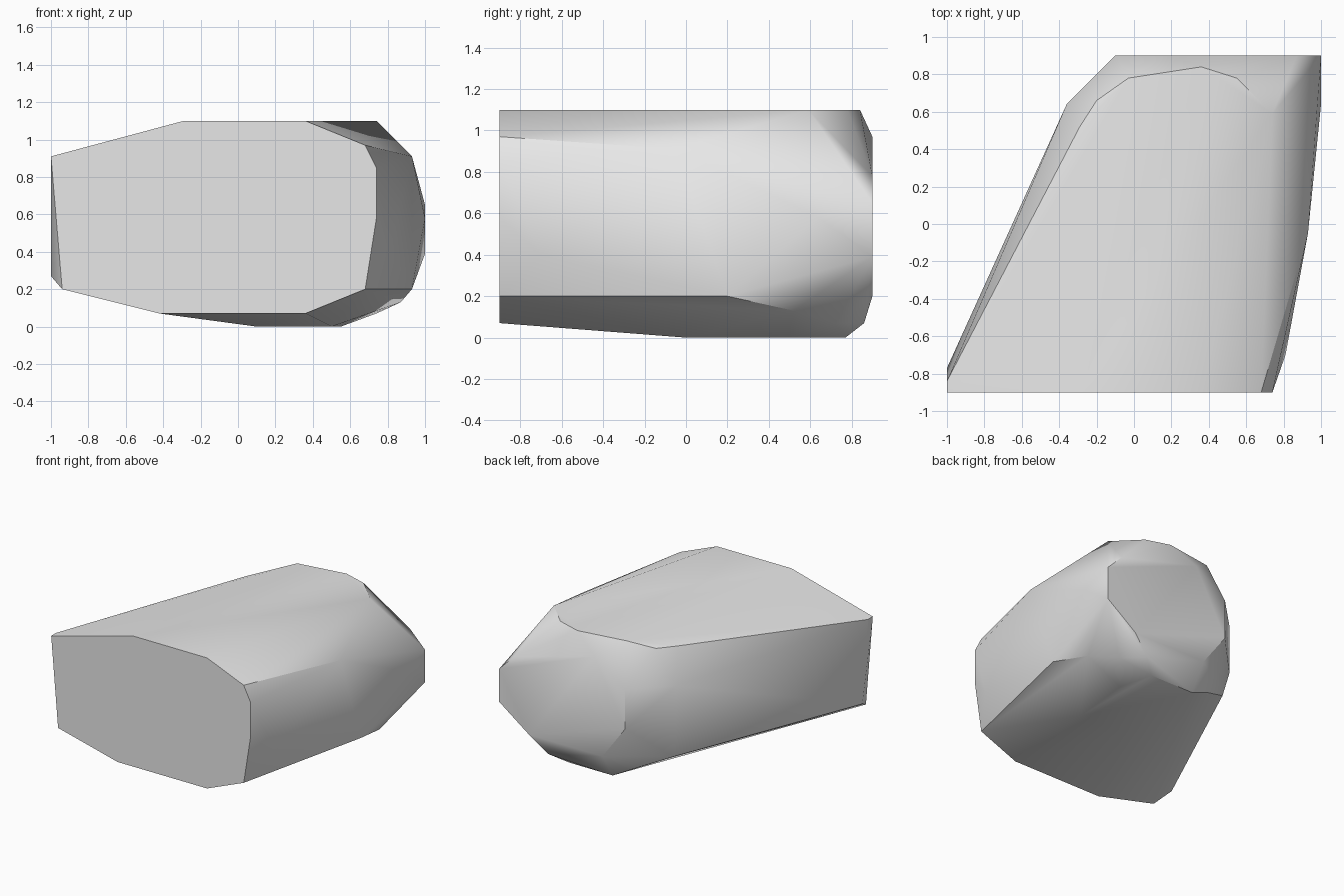
import bpy
import bmesh
import math

# Remove the default object
cube = bpy.data.objects.get("Cube")
if cube:
    bpy.data.objects.remove(cube, do_unlink=True)


def make_material(name, value):
    """One plain grey material."""
    colour = (value, value, value, 1)
    material = bpy.data.materials.new(name)
    material.use_nodes = True
    material.diffuse_color = colour
    shader = material.node_tree.nodes["Principled BSDF"]
    shader.inputs["Base Color"].default_value = colour
    return material


def upright_profile(y, outline):
    """Outline of x and z pairs standing at a given depth."""
    return [(x, y, z) for x, z in outline]


def level_profile(z, outline):
    """Outline of x and y pairs lying at a given height."""
    return [(x, y, z) for x, y in outline]


def hull_object(name, points, material, sharp_angle):
    """Chiselled solid stretched tightly over all the profiles."""
    bm = bmesh.new()
    for point in points:
        bm.verts.new(point)
    hull = bmesh.ops.convex_hull(bm, input=bm.verts[:])
    unused = {item for item in hull["geom_interior"] + hull["geom_unused"]
              if isinstance(item, bmesh.types.BMVert)}
    bmesh.ops.delete(bm, geom=list(unused), context="VERTS")
    bmesh.ops.dissolve_limit(bm, angle_limit=math.radians(1),
                             verts=bm.verts[:], edges=bm.edges[:])
    bmesh.ops.recalc_face_normals(bm, faces=bm.faces[:])

    mesh = bpy.data.meshes.new(name)
    bm.to_mesh(mesh)
    bm.free()
    mesh.materials.append(material)
    obj = bpy.data.objects.new(name, mesh)
    bpy.context.collection.objects.link(obj)

    # Soft facets with crisp main edges
    bpy.ops.object.select_all(action="DESELECT")
    obj.select_set(True)
    bpy.context.view_layer.objects.active = obj
    bpy.ops.object.shade_smooth_by_angle(angle=math.radians(sharp_angle))
    return obj


# Large flat front face
front_face = upright_profile(-.9, [
    (-1, .91), (-.29, 1.1), (.36, 1.1), (.68, .97), (.74, .85),
    (.74, .58), (.68, .2), (.36, .07), (-.42, .07), (-.94, .2)])

# Smaller flat back face
back_face = upright_profile(.9, [
    (1, .65), (.87, .78), (.17, .97), (-.1, .78),
    (-.1, .47), (.1, .2), (.74, .2), (1, .39)])

# Rounded rear rim of the top
top_rim = level_profile(1.1, [
    (-.03, .78), (.36, .84), (.55, .78), (.74, .59)])

# Flat resting patch underneath
base_patch = level_profile(0, [
    (.1, 0), (.1, .77), (.48, .77), (.55, .5), (.5, 0)])

# Chamfer corners along the slanted flank
slanted_flank = [
    (-1, -.84, .91), (-1, -.77, .27),
    (-.29, .52, 1.03), (-.2, .66, 1.04),
    (-.36, .64, .78), (-.36, .64, .39),
    (-.32, .61, .2), (-.1, .71, .1)]

# Chamfer corners along the bulging flank
bulging_flank = [
    (.81, -.7, .4), (.93, -.05, .91), (.93, .2, .2),
    (.87, .52, .13), (1, .64, .58),
    (.74, .72, .07), (.6, .86, .07)]

stone = make_material("light_grey_stone", .8)
hull_object("stone_block",
            front_face + back_face + top_rim + base_patch
            + slanted_flank + bulging_flank,
            stone, 30)
